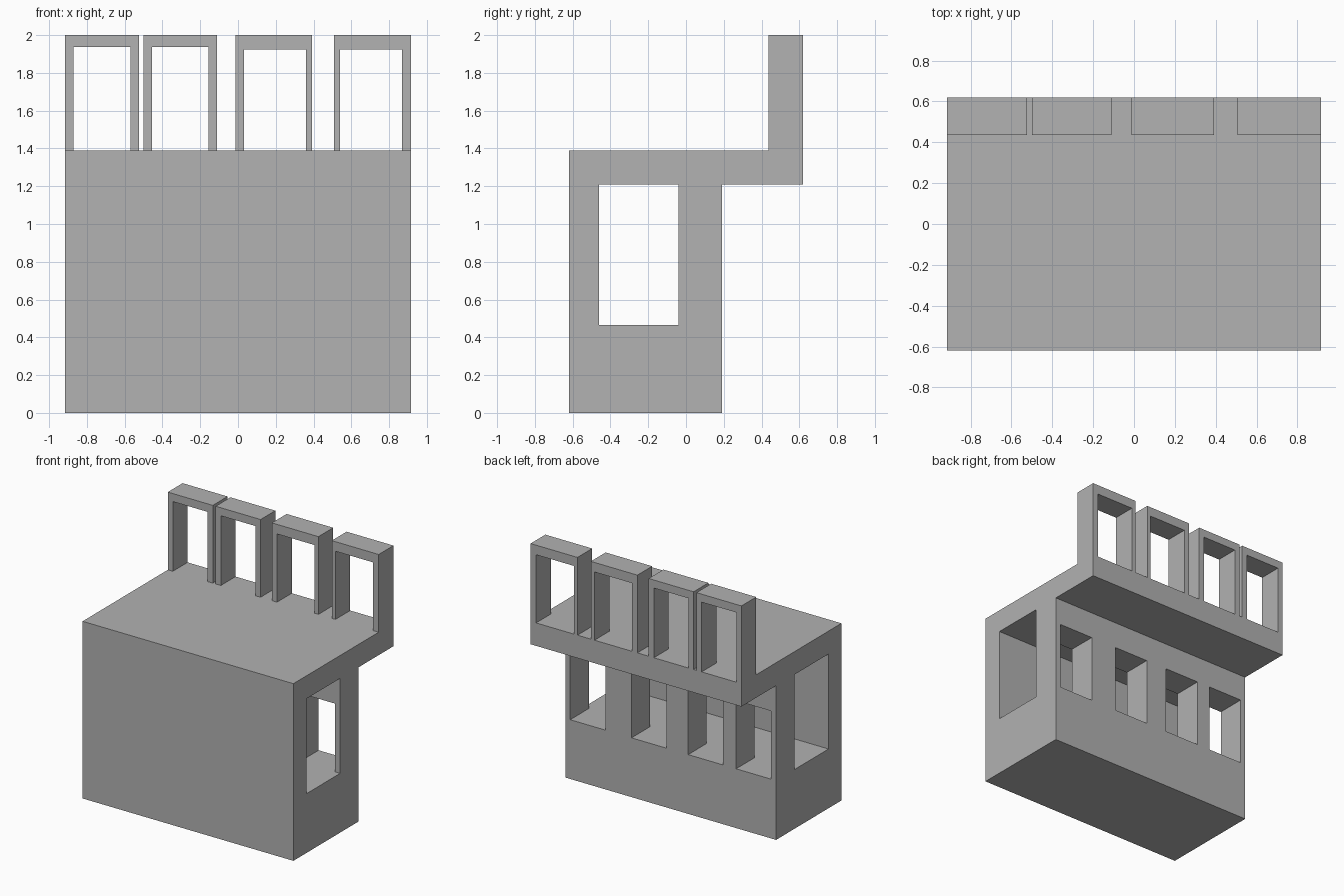
import bpy
import bmesh
from mathutils import Vector

cube = bpy.data.objects.get("Cube")
if cube:
    bpy.data.objects.remove(cube, do_unlink=True)

GREY = (0.445, 0.445, 0.445, 1.0)
grey = bpy.data.materials.new("plain grey")
grey.use_nodes = True
grey.diffuse_color = GREY
grey.node_tree.nodes["Principled BSDF"].inputs["Base Color"].default_value = GREY


def prism(name, outline, direction):
    """Extrude a closed outline of 3D points along a direction."""
    bm = bmesh.new()
    face = bm.faces.new([bm.verts.new(p) for p in outline])
    grown = bmesh.ops.extrude_face_region(bm, geom=[face], use_keep_orig=True)
    moved = [v for v in grown["geom"] if isinstance(v, bmesh.types.BMVert)]
    bmesh.ops.translate(bm, verts=moved, vec=Vector(direction))
    bmesh.ops.recalc_face_normals(bm, faces=bm.faces)
    mesh = bpy.data.meshes.new(name)
    bm.to_mesh(mesh)
    bm.free()
    mesh.materials.append(grey)
    obj = bpy.data.objects.new(name, mesh)
    bpy.context.collection.objects.link(obj)
    return obj


def box(name, x0, x1, y0, y1, z0, z1):
    outline = [(x0, y0, z0), (x1, y0, z0), (x1, y0, z1), (x0, y0, z1)]
    return prism(name, outline, (0, y1 - y0, 0))


def cut(target, cutter):
    """Subtract a cutter, keep the result and discard the cutter."""
    cutter.hide_render = True
    mod = target.modifiers.new("cut", 'BOOLEAN')
    mod.operation = 'DIFFERENCE'
    mod.solver = 'EXACT'
    mod.object = cutter
    bpy.context.view_layer.update()
    graph = bpy.context.evaluated_depsgraph_get()
    mesh = bpy.data.meshes.new_from_object(target.evaluated_get(graph))
    target.modifiers.clear()
    target.data = mesh
    bpy.data.objects.remove(cutter, do_unlink=True)


HALF = 0.915
FRONT, WALL_BACK, BACK = -0.62, 0.19, 0.62
SILL, LINTEL, CEILING, DECK, TOP = 0.465, 1.0, 1.21, 1.39, 2.0

# Block with overhanging deck, as one side profile
profile = [(FRONT, 0), (WALL_BACK, 0), (WALL_BACK, CEILING),
           (BACK, CEILING), (BACK, DECK), (FRONT, DECK)]
body = prism("body", [(-HALF, y, z) for y, z in profile], (2 * HALF, 0, 0))

# Passage from side to side
cut(body, box("passage_cutter", -1, 1, -0.46, -0.04, SILL, CEILING))

# Windows through the back wall
for x0, x1 in [(-0.872, -0.568), (-0.455, -0.152), (0.036, 0.34), (0.567, 0.872)]:
    cut(body, box("window_cutter", x0, x1, -0.2, 0.3, SILL, LINTEL))

# Frames along the back of the deck: outer edges, inner edges, inner top
frames = [(-HALF, -0.525, -0.872, -0.57, 1.937),
          (-0.5, -0.11, -0.455, -0.155, 1.937),
          (-0.012, 0.392, 0.033, 0.36, 1.925),
          (0.508, HALF, 0.54, 0.867, 1.925)]
for i, (a, b, c, d, head) in enumerate(frames, 1):
    outline = [(a, DECK), (a, TOP), (b, TOP), (b, DECK),
               (d, DECK), (d, head), (c, head), (c, DECK)]
    prism(f"frame_{i}", [(x, 0.437, z) for x, z in outline], (0, BACK - 0.437, 0))
